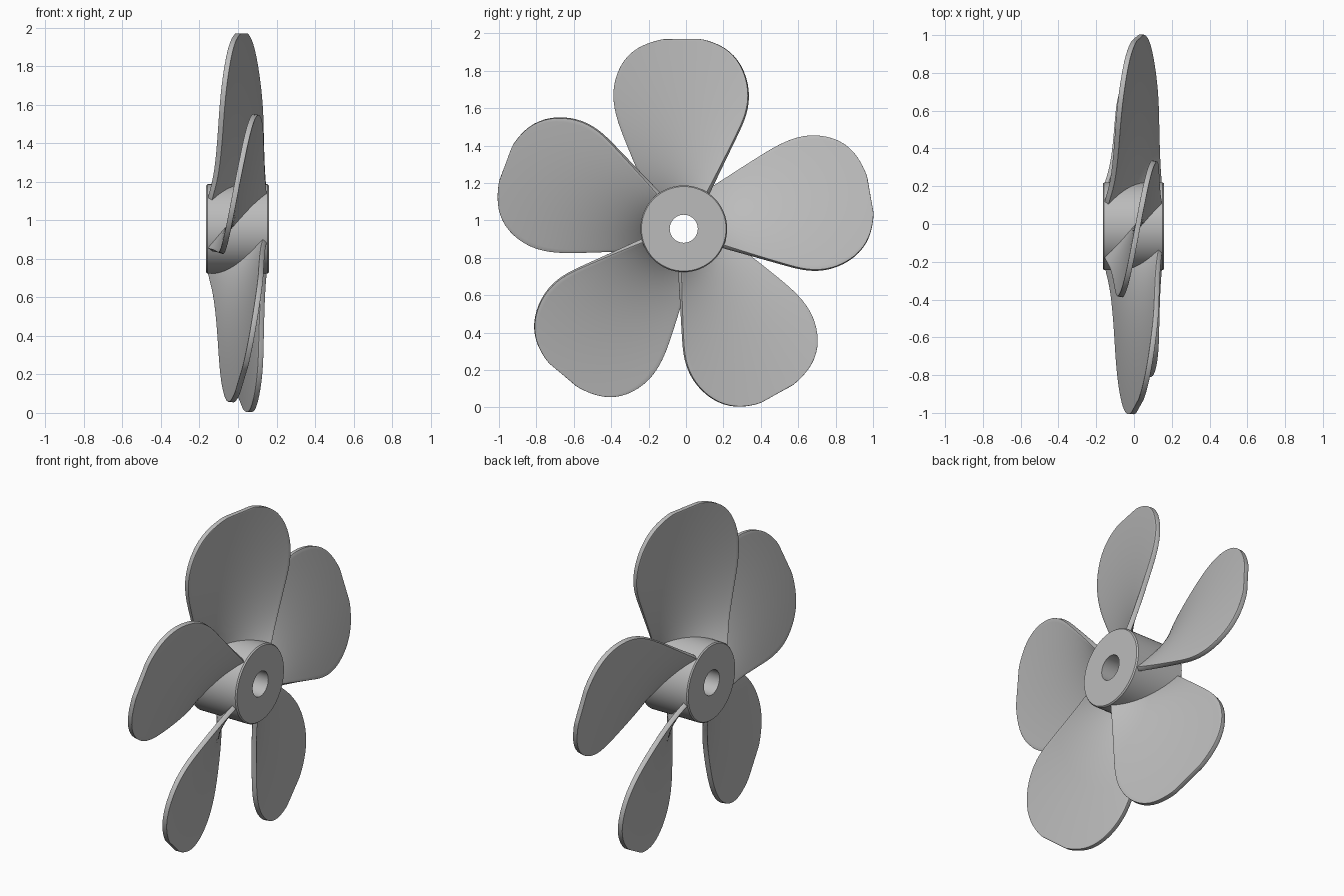
import bpy, bmesh
from math import atan2, cos, sin, radians, pi
from mathutils import Matrix, Vector

cube = bpy.data.objects.get("Cube")
if cube:
    bpy.data.objects.remove(cube, do_unlink=True)

CENTRE = Vector((0, -0.012, 0.955))
PITCH, SHIFT = 0.195, 0.02

metal = bpy.data.materials.new("grey_metal")
metal.use_nodes = True
GREY = (0.5, 0.5, 0.5, 1)
metal.diffuse_color = GREY
metal.node_tree.nodes["Principled BSDF"].inputs["Base Color"].default_value = GREY


def make_object(name, bm):
    bmesh.ops.recalc_face_normals(bm, faces=bm.faces)
    mesh = bpy.data.meshes.new(name)
    bm.to_mesh(mesh)
    bm.free()
    mesh.materials.append(metal)
    obj = bpy.data.objects.new(name, mesh)
    bpy.context.collection.objects.link(obj)
    obj.location = CENTRE
    return obj


def smooth(obj, angle):
    bpy.ops.object.select_all(action='DESELECT')
    obj.select_set(True)
    bpy.context.view_layer.objects.active = obj
    bpy.ops.object.shade_smooth_by_angle(angle=radians(angle))


# Hub: a bored cylinder with softened rims, turned about the x axis
def make_hub():
    profile = [(-0.165, 0.075), (-0.165, 0.226), (-0.158, 0.232),
               (0.152, 0.232), (0.16, 0.226), (0.16, 0.075)]
    steps = 64
    bm = bmesh.new()
    rings = []
    for i in range(steps):
        a = 2 * pi * i / steps
        rings.append([bm.verts.new((x, r * sin(a), r * cos(a))) for x, r in profile])
    for i in range(steps):
        here, there = rings[i], rings[(i + 1) % steps]
        for j in range(len(profile)):
            k = (j + 1) % len(profile)
            bm.faces.new((here[j], here[k], there[k], there[j]))
    smooth(make_object("hub", bm), 35)


# Blade outline: height from the axis, trailing side, leading side
OUTLINE = [(0.13, -0.165, 0.1), (0.24, -0.21, 0.155), (0.362, -0.264, 0.216),
           (0.5, -0.322, 0.284), (0.613, -0.364, 0.338), (0.74, -0.382, 0.354),
           (0.88, -0.342, 0.312), (0.975, -0.25, 0.222), (1.014, -0.12, 0.105)]


# Blade: a helical sheet, thickened and with softened edges
def make_blade(name, angle):
    columns = 8
    bm = bmesh.new()
    rows = []
    for height, low, high in OUTLINE:
        row = []
        for i in range(columns + 1):
            t = low + (high - low) * i / columns
            row.append(bm.verts.new((SHIFT + PITCH * atan2(t, height), t, height)))
        rows.append(row)
    for a, b in zip(rows, rows[1:]):
        for i in range(columns):
            bm.faces.new((a[i], a[i + 1], b[i + 1], b[i]))
    bm.transform(Matrix.Rotation(-radians(angle), 4, 'X'))
    blade = make_object(name, bm)
    sub = blade.modifiers.new("round_outline", 'SUBSURF')
    sub.levels = sub.render_levels = 2
    solid = blade.modifiers.new("thickness", 'SOLIDIFY')
    solid.thickness = 0.028
    solid.offset = 0
    bevel = blade.modifiers.new("soft_edge", 'BEVEL')
    bevel.width = 0.006
    bevel.segments = 2
    bevel.limit_method = 'ANGLE'
    bevel.angle_limit = radians(50)
    smooth(blade, 40)


make_hub()
for number, angle in enumerate((0, 80, 151, 220, 290.5), 1):
    make_blade(f"blade_{number}", angle)
